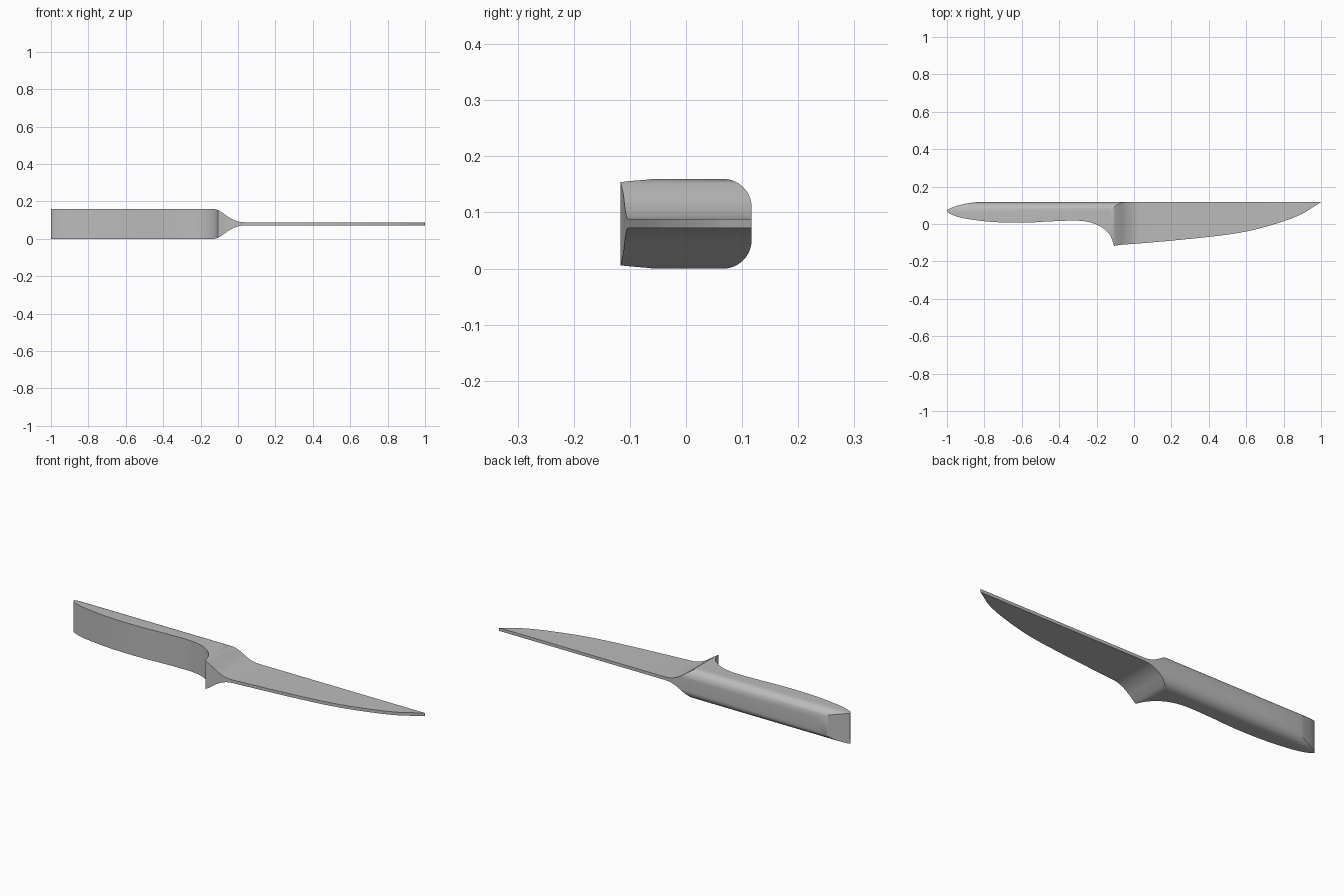
import bpy, bmesh, math
from mathutils import Vector

cube = bpy.data.objects.get("Cube")
if cube:
    bpy.data.objects.remove(cube, do_unlink=True)

MID = 0.08      # height of the blade's middle plane
SPINE = 0.117   # straight back edge


def smooth_curve(points, steps=6):
    """Catmull-Rom curve through 2D points."""
    p = [Vector(q) for q in points]
    p = [2 * p[0] - p[1]] + p + [2 * p[-1] - p[-2]]
    out = []
    for a, b, c, d in zip(p, p[1:], p[2:], p[3:]):
        for i in range(steps):
            t = i / steps
            out.append(0.5 * (2 * b + (c - a) * t + (2 * a - 5 * b + 4 * c - d) * t**2
                              + (3 * b - a - 3 * c + d) * t**3))
    return out + [p[-2]]


def prism(name, profile, place, lo, hi):
    """Extrude a 2D profile; place(u, v, w) maps it into space."""
    bm = bmesh.new()
    ends = [[bm.verts.new(place(u, v, w)) for u, v in profile] for w in (lo, hi)]
    n = len(profile)
    for ring in ends:
        bm.faces.new(ring)
    for i in range(n):
        j = (i + 1) % n
        bm.faces.new((ends[0][i], ends[0][j], ends[1][j], ends[1][i]))
    bmesh.ops.recalc_face_normals(bm, faces=bm.faces)
    mesh = bpy.data.meshes.new(name)
    bm.to_mesh(mesh)
    bm.free()
    obj = bpy.data.objects.new(name, mesh)
    bpy.context.collection.objects.link(obj)
    return obj


# Plan outline: handle with rounded butt and finger guard, then curved cutting edge
handle = smooth_curve([(-.84, SPINE), (-.9, .109), (-.957, .094), (-.99, .08), (-1, .07),
                       (-.984, .055), (-.93, .035), (-.85, .021), (-.77, .012), (-.66, .007),
                       (-.556, .008), (-.45, .014), (-.33, .018), (-.26, .014), (-.2, -.003),
                       (-.15, -.035), (-.123, -.07), (-.107, -.117)])
edge = smooth_curve([(-.107, -.114), (.1, -.098), (.4, -.069), (.6, -.04), (.78, .008),
                     (.89, .05), (.957, .09), (1, SPINE)])
knife = prism("knife", handle + edge[1:], lambda u, v, w: (u, v, w), 0, 2 * MID)

# Thickness along the length: thick handle sweeping down to a thin blade
taper = smooth_curve([(-.13, .08), (-.107, .074), (-.08, .057), (-.05, .036),
                      (-.02, .0205), (.01, .011), (.04, .008)])
half = [(-1.2, .08)] + [tuple(p) for p in taper] + [(1.2, .008)]
side = [(x, MID + h) for x, h in half] + [(x, MID - h) for x, h in reversed(half)]
thickness_cutter = prism("thickness_cutter", side, lambda u, v, w: (u, w, v), -.3, .3)

# Rounded back corners along the length
R = 0.051
arc = [(SPINE - R + R * math.sin(a), 2 * MID - R + R * math.cos(a))
       for a in (math.pi / 2 * i / 14 for i in range(15))]
section = [(-.3, 2 * MID)] + arc + [(y, 2 * MID - z) for y, z in reversed(arc)] + [(-.3, 0)]
rounding_cutter = prism("rounding_cutter", section, lambda u, v, w: (w, u, v), -1.3, 1.3)

bpy.context.view_layer.objects.active = knife
knife.select_set(True)
for cutter in (thickness_cutter, rounding_cutter):
    cutter.hide_render = True
    mod = knife.modifiers.new("trim", 'BOOLEAN')
    mod.operation = 'INTERSECT'
    mod.solver = 'EXACT'
    mod.object = cutter
    bpy.ops.object.modifier_apply(modifier=mod.name)
    bpy.data.objects.remove(cutter, do_unlink=True)

# Single plain grey
grey = bpy.data.materials.new("plain grey")
grey.use_nodes = True
colour = (0.5, 0.5, 0.5, 1)
grey.diffuse_color = colour
grey.node_tree.nodes["Principled BSDF"].inputs["Base Color"].default_value = colour
knife.data.materials.clear()
knife.data.materials.append(grey)
bpy.ops.object.shade_smooth_by_angle(angle=math.radians(30))
